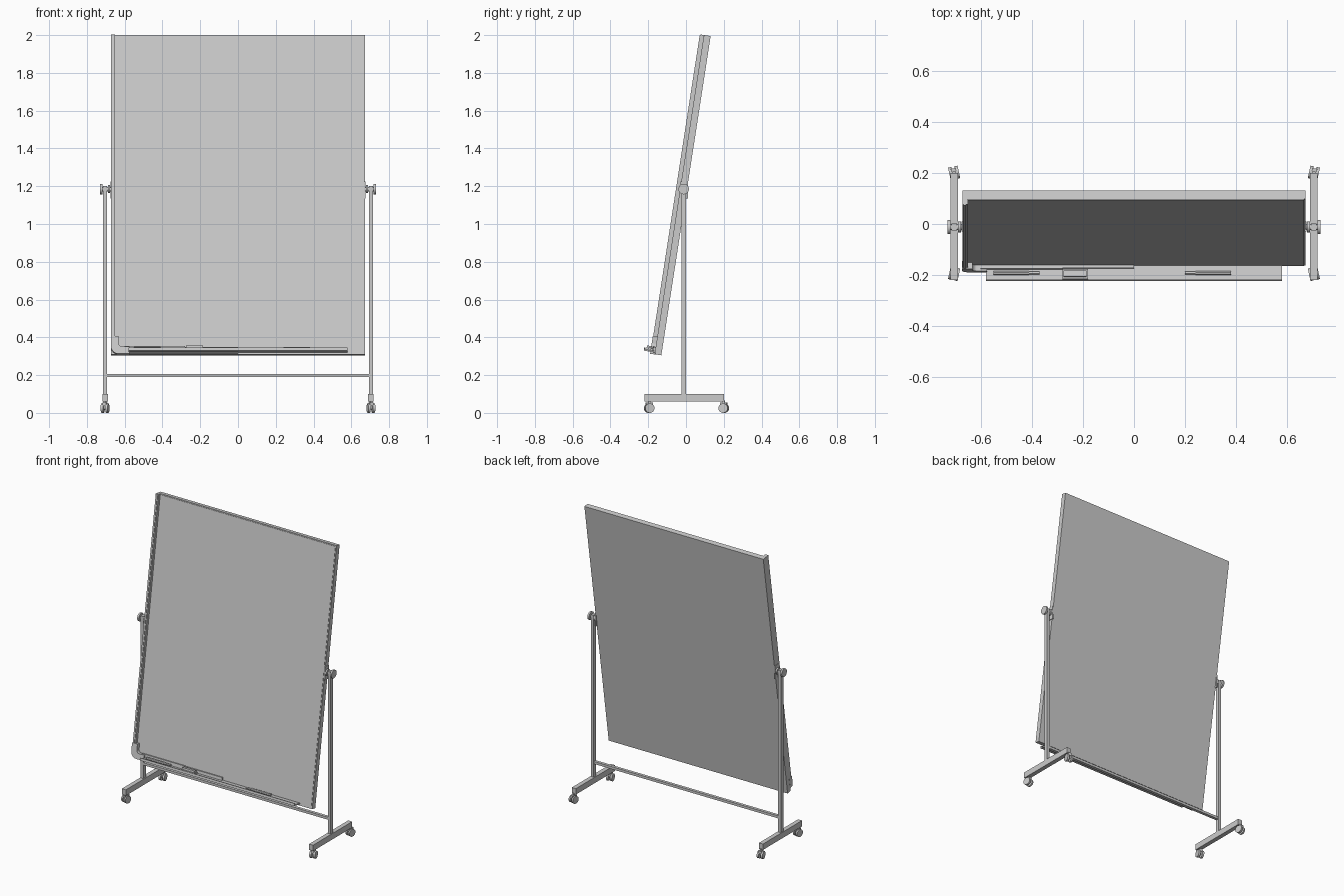
import bpy, bmesh, math
from mathutils import Matrix, Vector

cube = bpy.data.objects.get("Cube")
if cube:
    bpy.data.objects.remove(cube, do_unlink=True)

grey = bpy.data.materials.new("light grey")
grey.use_nodes = True
grey.diffuse_color = (0.6, 0.6, 0.6, 1)
grey.node_tree.nodes["Principled BSDF"].inputs["Base Color"].default_value = (0.6, 0.6, 0.6, 1)

# Leaning frame shared by the board and everything mounted on it
LEAN = Matrix.Translation((0, 0, 1.15)) @ Matrix.Rotation(math.radians(-8.78), 4, 'X')
UPRIGHT = Matrix.Identity(4)


def finish(name, bm, frame):
    bmesh.ops.recalc_face_normals(bm, faces=bm.faces)
    mesh = bpy.data.meshes.new(name)
    bm.to_mesh(mesh)
    bm.free()
    mesh.materials.append(grey)
    ob = bpy.data.objects.new(name, mesh)
    ob.matrix_world = frame
    bpy.context.collection.objects.link(ob)
    return ob


def box(name, x, y, z, frame=UPRIGHT):
    """Box from three (low, high) ranges."""
    bm = bmesh.new()
    bmesh.ops.create_cube(bm, size=1)
    for v in bm.verts:
        v.co = Vector([r[0] + (c + 0.5) * (r[1] - r[0]) for r, c in zip((x, y, z), v.co)])
    return finish(name, bm, frame)


def rod(name, x, y, z, radius, frame=UPRIGHT, tip=None, sides=20):
    """Cylinder along x from x[0] to x[1]."""
    bm = bmesh.new()
    bmesh.ops.create_cone(bm, cap_ends=True, segments=sides, radius1=radius,
                          radius2=radius if tip is None else tip, depth=x[1] - x[0])
    place = Matrix.Translation(((x[0] + x[1]) / 2, y, z)) @ Matrix.Rotation(math.pi / 2, 4, 'Y')
    bm.transform(place)
    ob = finish(name, bm, frame)
    bpy.ops.object.select_all(action='DESELECT')
    ob.select_set(True)
    bpy.context.view_layer.objects.active = ob
    bpy.ops.object.shade_smooth_by_angle()
    return ob


def plate(name, outline, y, frame):
    """Outline in x and z, extruded from y[0] to y[1]."""
    bm = bmesh.new()
    face = bm.faces.new([bm.verts.new((px, y[0], pz)) for px, pz in outline])
    new = bmesh.ops.extrude_face_region(bm, geom=[face])["geom"]
    bmesh.ops.translate(bm, vec=(0, y[1] - y[0], 0),
                        verts=[v for v in new if isinstance(v, bmesh.types.BMVert)])
    return finish(name, bm, frame)


def arc(cx, cz, r):
    """Lower-left quarter circle, from left to bottom."""
    return [(cx - r * math.cos(a), cz - r * math.sin(a))
            for a in [i * math.pi / 12 for i in range(7)]]


# Board and its thin writing surface
W, H = 0.672, 0.855
box("board", (-W, W), (-0.033, 0), (-H, H), LEAN)
box("writing_surface", (-W + 0.006, W - 0.006), (-0.036, -0.03), (-H + 0.006, H - 0.006), LEAN)

# Side rail, rounded corner and lower rail
box("side_rail", (-W, -0.65), (-0.054, -0.03), (-0.78, H), LEAN)
box("side_rail_ridge", (-0.668, -0.657), (-0.058, -0.05), (-0.78, H - 0.005), LEAN)
corner = arc(-0.632, -0.815, 0.041) + [(-0.575, -0.856), (-0.575, -0.818)]
corner += arc(-0.613, -0.798, 0.02)[::-1] + [(-0.633, -0.76), (-0.673, -0.76)]
plate("rail_corner", corner, (-0.06, -0.03), LEAN)
box("lower_rail", (-0.6, 0), (-0.047, -0.03), (-0.85, -0.818), LEAN)
box("lower_rail_cover", (-0.6, -0.28), (-0.051, -0.04), (-0.845, -0.814), LEAN)

# Tray with raised lip
box("tray", (-0.58, 0.58), (-0.092, -0.03), (-0.845, -0.837), LEAN)
box("tray_lip", (-0.58, 0.58), (-0.096, -0.091), (-0.845, -0.828), LEAN)

# Eraser and pens
box("eraser_pad", (-0.28, -0.18), (-0.09, -0.05), (-0.837, -0.827), LEAN)
box("eraser_grip", (-0.275, -0.185), (-0.082, -0.058), (-0.827, -0.815), LEAN)
for name, start, end, nib in (("left_pen", 0.24, 0.38, 0.2), ("right_pen", -0.55, -0.41, -0.37)):
    rod(name + "_body", (start, end), -0.066, -0.829, 0.008, LEAN, sides=12)
    cap = sorted((nib, start if nib < start else end))
    rod(name + "_cap", cap, -0.066, -0.829, 0.006, LEAN, sides=12)

# Stand
Y = -0.012
box("cross_bar", (-0.7, 0.7), (Y - 0.01, Y + 0.01), (0.19, 0.207))
for side, s in (("left", 1), ("right", -1)):
    def span(a, b):
        return tuple(sorted((s * a, s * b)))
    box(side + "_post", span(0.693, 0.714), (Y - 0.013, Y + 0.013), (0.09, 1.2))
    box(side + "_foot", span(0.688, 0.718), (-0.22, 0.2), (0.06, 0.1))

    # Pivot: mounting plate, axle and clamp knob
    box(side + "_mount", span(0.668, 0.676), (Y - 0.018, Y + 0.022), (1.135, 1.225))
    rod(side + "_axle", span(0.67, 0.722), Y, 1.185, 0.012)
    rod(side + "_inner_washer", span(0.678, 0.688), Y, 1.185, 0.022)
    rod(side + "_knob", span(0.718, 0.73), Y, 1.185, 0.028)

    # Swivel casters
    for end, y, turn in (("front", -0.195, 12), ("back", 0.2, -12)):
        frame = Matrix.Translation((s * 0.704, y, 0)) @ Matrix.Rotation(math.radians(s * turn), 4, 'Z')
        label = side + "_" + end + "_caster"
        box(label + "_stem", (-0.006, 0.006), (-0.006, 0.006), (0.03, 0.065), frame)
        box(label + "_hood", (-0.01, 0.01), (-0.018, 0.018), (0.036, 0.055), frame)
        for wheel, x in (("inner", (-0.019, -0.006)), ("outer", (0.006, 0.019))):
            rod(label + "_" + wheel + "_wheel", x, 0, 0.025, 0.025, frame)
        rod(label + "_axle", (-0.018, 0.018), 0, 0.025, 0.006, frame)
